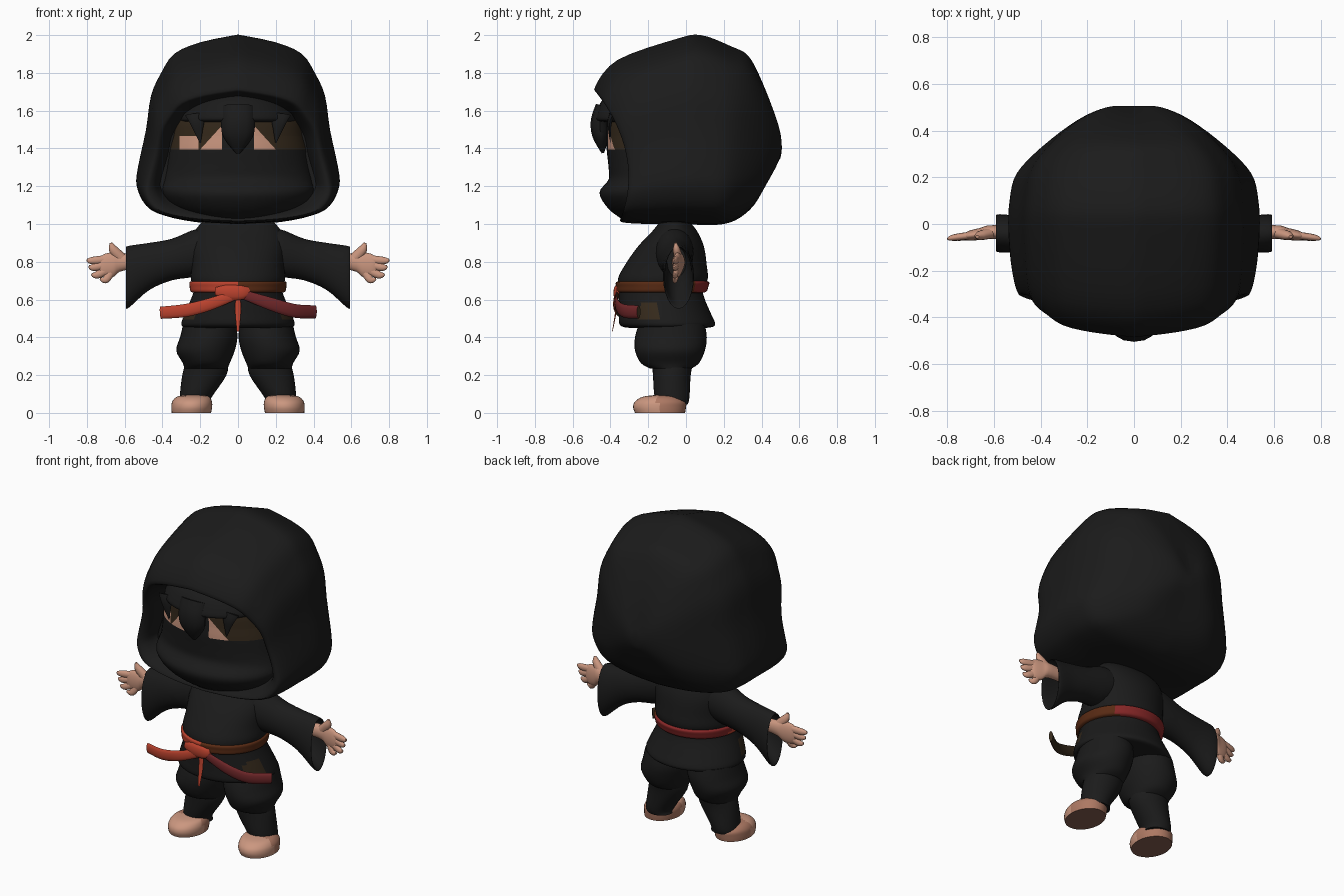
import bpy, bmesh, math
from mathutils import Vector

if "Cube" in bpy.data.objects:
    bpy.data.objects.remove(bpy.data.objects["Cube"])


def material(name, red, green, blue):
    mat = bpy.data.materials.new(name)
    colour = (red, green, blue, 1)
    mat.diffuse_color = colour
    mat.use_nodes = True
    mat.node_tree.nodes["Principled BSDF"].inputs["Base Color"].default_value = colour
    return mat


BLACK = material("black cloth", .011, .011, .011)
SKIN = material("skin", .6, .31, .215)
DEEP_SKIN = material("deeper skin", .42, .19, .125)
SOLE = material("sole brown", .24, .11, .08)
EYE_BROWN = material("shadow brown", .035, .022, .011)
ORANGE = material("orange red", .5, .055, .027)
RED = material("belt red", .24, .02, .02)
DARK_RED = material("dark red", .16, .02, .022)
BELT_BROWN = material("belt brown", .1, .024, .007)


def spline(rows, steps):
    """Smooth curve through rows of numbers."""
    result = []
    last = len(rows) - 1
    for i in range(last):
        before, a, b, after = rows[max(i - 1, 0)], rows[i], rows[i + 1], rows[min(i + 2, last)]
        for k in range(steps):
            t = k / steps
            result.append([
                p + (q - o) * t / 2 + (o - 2.5 * p + 2 * q - r / 2) * t * t
                + (1.5 * (p - q) + (r - o) / 2) * t ** 3
                for o, p, q, r in zip(before, a, b, after)])
    return result + [list(rows[-1])]


def loft(name, rings, mats, pick=None, side=1, cuts=()):
    """Closed skin over equal rings; cuts add edges, pick chooses each face's material."""
    bm = bmesh.new()
    loops = [[bm.verts.new((p[0] * side, p[1], p[2])) for p in ring] for ring in rings]
    count = len(loops[0])
    for low, high in zip(loops, loops[1:]):
        for i in range(count):
            j = (i + 1) % count
            bm.faces.new((low[i], low[j], high[j], high[i]))
    bm.faces.new(loops[0])
    bm.faces.new(loops[-1])
    bmesh.ops.recalc_face_normals(bm, faces=bm.faces)
    for point, normal in cuts:
        bmesh.ops.bisect_plane(bm, geom=bm.verts[:] + bm.edges[:] + bm.faces[:],
                               plane_co=point, plane_no=normal)
    for face in bm.faces:
        if pick:
            face.material_index = pick(face.calc_center_median(), face.normal)
    mesh = bpy.data.meshes.new(name)
    bm.to_mesh(mesh)
    bm.free()
    for mat in mats:
        mesh.materials.append(mat)
    obj = bpy.data.objects.new(name, mesh)
    bpy.context.collection.objects.link(obj)
    bpy.ops.object.select_all(action='DESELECT')
    obj.select_set(True)
    bpy.context.view_layer.objects.active = obj
    bpy.ops.object.shade_smooth_by_angle(angle=math.radians(50))


def circle(count):
    return [(math.cos(i * math.tau / count), math.sin(i * math.tau / count)) for i in range(count)]


def stack(name, rows, mats, pick=None, side=1, cuts=(), count=32):
    """Upright form; rows are height, centre x, half width, front y, back y."""
    rings = [[(x + w * c, (front + back) / 2 + (back - front) / 2 * s, z) for c, s in circle(count)]
             for z, x, w, front, back in spline(rows, 4)]
    loft(name, rings, mats, pick, side, cuts)


def arm(name, rows, mats, side):
    """Sideways form; rows are x, centre z, half height, centre y, half depth."""
    rings = [[(x, y + d * c, z + h * s) for c, s in circle(24)]
             for x, z, h, y, d in spline(rows, 4)]
    loft(name, rings, mats, None, side)


def tube(name, rows, mats, flat=1, side=1, pick=None):
    """Tapered strand; rows are x, y, z, radius, with depth scaled by flat."""
    path = spline(rows, 5)
    rings = []
    for i, (x, y, z, r) in enumerate(path):
        ahead = Vector(path[min(i + 1, len(path) - 1)][:3])
        along = ahead - Vector(path[max(i - 1, 0)][:3])
        across = along.cross(Vector((0, 1, 0))).normalized()
        depth = across.cross(along).normalized() * flat
        rings.append([Vector((x, y, z)) + r * (across * c + depth * s) for c, s in circle(12)])
    loft(name, rings, mats, pick, side)


# Hood: one outline swept from inside the face opening to the back of the head
outline = spline([(0, 0), (.04, .37), (.1, .63), (.2, .76), (.32, .86), (.5, .91),
                  (.7, .99), (.8, 1), (.9, .91), (.95, .74), (.985, .42), (1, 0)], 3)
outline += [(u, -w) for u, w in outline[-2:0:-1]]
hood_rows = [  # y at top, y at cheek, y at bottom, top z, bottom z, half width
    (-.3, -.2, -.25, 1.64, 1.08, .41),
    (-.45, -.28, -.33, 1.69, 1.04, .44),
    (-.48, -.3, -.34, 1.73, 1.01, .49),
    (-.36, -.2, -.2, 1.87, 1, .52),
    (-.05, -.03, -.05, 1.98, 1, .535),
    (.08, .1, .1, 2, .995, .53),
    (.24, .22, .2, 1.94, 1, .5),
    (.33, .33, .28, 1.89, 1.03, .4),
    (.4, .43, .36, 1.76, 1.1, .26),
    (.46, .485, .43, 1.6, 1.22, .13),
    (.505, .505, .5, 1.43, 1.35, .02)]
cheek = .7
hood_rings = []
for top, mid, bottom, high, low, width in spline(hood_rows, 4):
    hood_rings.append([(
        width * w,
        top * (u - cheek) * (u - 1) / cheek + mid * u * (1 - u) / (cheek * (1 - cheek))
        + bottom * u * (u - cheek) / (1 - cheek),
        high + (low - high) * u) for u, w in outline])
loft("hood", hood_rings, [BLACK])

# Head: slanted skin patches in a brown band at the eyes, black mask below
NOSE, EYE, TEMPLE = .085, .2, .31
BAND_LOW, PATCH_TOP, BAND_HIGH = 1.395, 1.465, 1.56
SLOPE = 1.1


def face_colour(centre, normal):
    across = abs(centre.x)
    if not BAND_LOW < centre.z < BAND_HIGH or centre.y > -.1 or across < NOSE:
        return 0
    inner_patch = centre.z < BAND_LOW + SLOPE * (EYE - across)
    outer_patch = -TEMPLE < centre.x < -EYE - .01 and centre.z < PATCH_TOP
    return 1 if inner_patch or outer_patch else 2


eye_cuts = [((0, 0, z), (0, 0, 1)) for z in (BAND_LOW, PATCH_TOP, BAND_HIGH)]
eye_cuts += [((x, 0, 0), (1, 0, 0)) for x in (-TEMPLE, -EYE - .01, -NOSE, NOSE)]
eye_cuts += [((s * EYE, 0, BAND_LOW), (s * SLOPE, 0, 1)) for s in (1, -1)]
stack("masked_head", [
    (1.02, 0, .22, -.33, .1), (1.08, 0, .34, -.41, .1), (1.165, 0, .4, -.458, .1),
    (1.235, 0, .395, -.41, .1), (1.3, 0, .38, -.41, .1), (1.395, 0, .365, -.42, .1),
    (1.465, 0, .35, -.42, .1), (1.56, 0, .33, -.42, .1), (1.66, 0, .25, -.4, .1),
    (1.72, 0, .1, -.34, .1)], [BLACK, SKIN, EYE_BROWN], face_colour, cuts=eye_cuts, count=48)

# Fringe: a smooth cap of hair with pointed locks
stack("fringe", [(1.72, 0, .1, -.36, .05), (1.66, 0, .24, -.44, .05), (1.59, 0, .3, -.475, .05),
                 (1.55, 0, .31, -.48, .05), (1.54, 0, .29, -.43, .02)], [BLACK])
tube("centre_lock", [(0, -.43, 1.62, .09), (0, -.455, 1.54, .09),
                     (0, -.45, 1.46, .078), (0, -.44, 1.375, .012)], [BLACK], .55)
for side, label in ((1, "left"), (-1, "right")):
    tube(f"{label}_inner_lock", [(.22, -.39, 1.58, .06), (.215, -.405, 1.53, .036),
                                 (.2, -.4, 1.43, .003)], [BLACK], .3, side)


# Jacket with flared hem and a small worn patch at each hip
def jacket_colour(centre, normal):
    return int(abs(centre.x) > .2 and -.25 < centre.y < -.15 and .5 < centre.z < .575)


stack("jacket", [
    (1.01, 0, .19, -.14, .02), (.96, 0, .23, -.18, .06), (.88, 0, .25, -.255, .095),
    (.78, 0, .245, -.325, .11), (.71, 0, .25, -.36, .115), (.65, 0, .235, -.355, .09),
    (.6, 0, .25, -.355, .1), (.53, 0, .28, -.355, .13), (.465, 0, .3, -.35, .155),
    (.45, 0, .26, -.3, .11)], [BLACK, EYE_BROWN], jacket_colour, count=48)


# Belt, knot and hanging ends
def belt_colour(centre, normal):
    if centre.x > 0:
        return 2 if centre.y < .05 else 1
    return 0 if centre.y < -.08 else 1


def tail_colour(centre, normal):
    return int(normal.y > .35)


stack("belt", [(.7, 0, .235, -.34, .1), (.692, 0, .256, -.37, .123), (.667, 0, .256, -.37, .118),
               (.642, 0, .25, -.367, .108), (.634, 0, .225, -.34, .08)],
      [ORANGE, RED, BELT_BROWN], belt_colour, count=48)
tube("belt_knot", [(-.12, -.355, .645, .02), (-.06, -.365, .638, .04),
                   (.02, -.368, .638, .038), (.06, -.36, .65, .02)], [ORANGE], .4)
tube("right_belt_end", [(0, -.365, .63, .024), (-.15, -.375, .575, .032),
                        (-.28, -.355, .542, .034), (-.41, -.31, .53, .032)],
     [ORANGE, EYE_BROWN], .35, 1, tail_colour)
tube("left_belt_end", [(.02, -.365, .63, .024), (.18, -.365, .575, .034),
                       (.3, -.33, .54, .036), (.41, -.25, .535, .034)],
     [DARK_RED, EYE_BROWN], .35, 1, tail_colour)
tube("middle_belt_end", [(0, -.365, .6, .014), (0, -.372, .53, .015),
                         (0, -.39, .43, .006)], [ORANGE], .25)


def foot_colour(centre, normal):
    if normal.z < -.7:
        return 2
    return int(centre.y > -.15)


for side, label in ((1, "left"), (-1, "right")):
    # Wide hollow sleeve
    arm(f"{label}_sleeve", [
        (.12, .87, .1, -.06, .1), (.22, .848, .125, -.06, .1), (.35, .812, .11, -.05, .085),
        (.47, .775, .125, -.045, .078), (.575, .722, .163, -.04, .082),
        (.582, .722, .155, -.04, .072), (.47, .775, .11, -.045, .065),
        (.38, .8, .08, -.05, .05)], [BLACK], side)

    # Hand with thumb and four fingers
    arm(f"{label}_palm", [
        (.37, .8, .035, -.045, .03), (.6, .8, .045, -.035, .03), (.66, .785, .065, -.043, .026),
        (.71, .78, .06, -.05, .02), (.735, .78, .035, -.055, .01)], [SKIN], side)
    tube(f"{label}_thumb", [(.62, -.04, .82, .03), (.66, -.05, .865, .024),
                            (.672, -.055, .9, .008)], [SKIN], .8, side)
    tips = {"first": (.8, .81), "second": (.79, .775), "third": (.775, .735), "fourth": (.73, .71)}
    for finger, (x, z) in tips.items():
        root = .785 + (z - .76) * .6
        tube(f"{label}_{finger}_finger", [
            (.67, -.045, root, .024), (x - .03, -.058, z - .004, .02), (x, -.064, z, .007)],
            [SKIN], .7, side)

    # Gathered trousers, shin wrap and bare foot
    stack(f"{label}_trouser_leg", [
        (.235, .17, .115, -.19, .03), (.265, .168, .125, -.24, .07), (.33, .172, .155, -.27, .1),
        (.4, .155, .152, -.27, .11), (.47, .15, .14, -.25, .1)], [BLACK], None, side)
    stack(f"{label}_shin_wrap", [
        (.045, .225, .08, -.13, .008), (.08, .225, .084, -.165, .018),
        (.2, .178, .117, -.175, .025), (.27, .165, .11, -.18, .04)], [BLACK], None, side)
    stack(f"{label}_foot", [
        (0, .247, .104, -.27, -.005), (.03, .245, .108, -.28, 0), (.06, .243, .105, -.27, 0),
        (.085, .238, .086, -.23, -.03), (.095, .23, .045, -.16, -.05)],
        [SKIN, DEEP_SKIN, SOLE], foot_colour, side)
